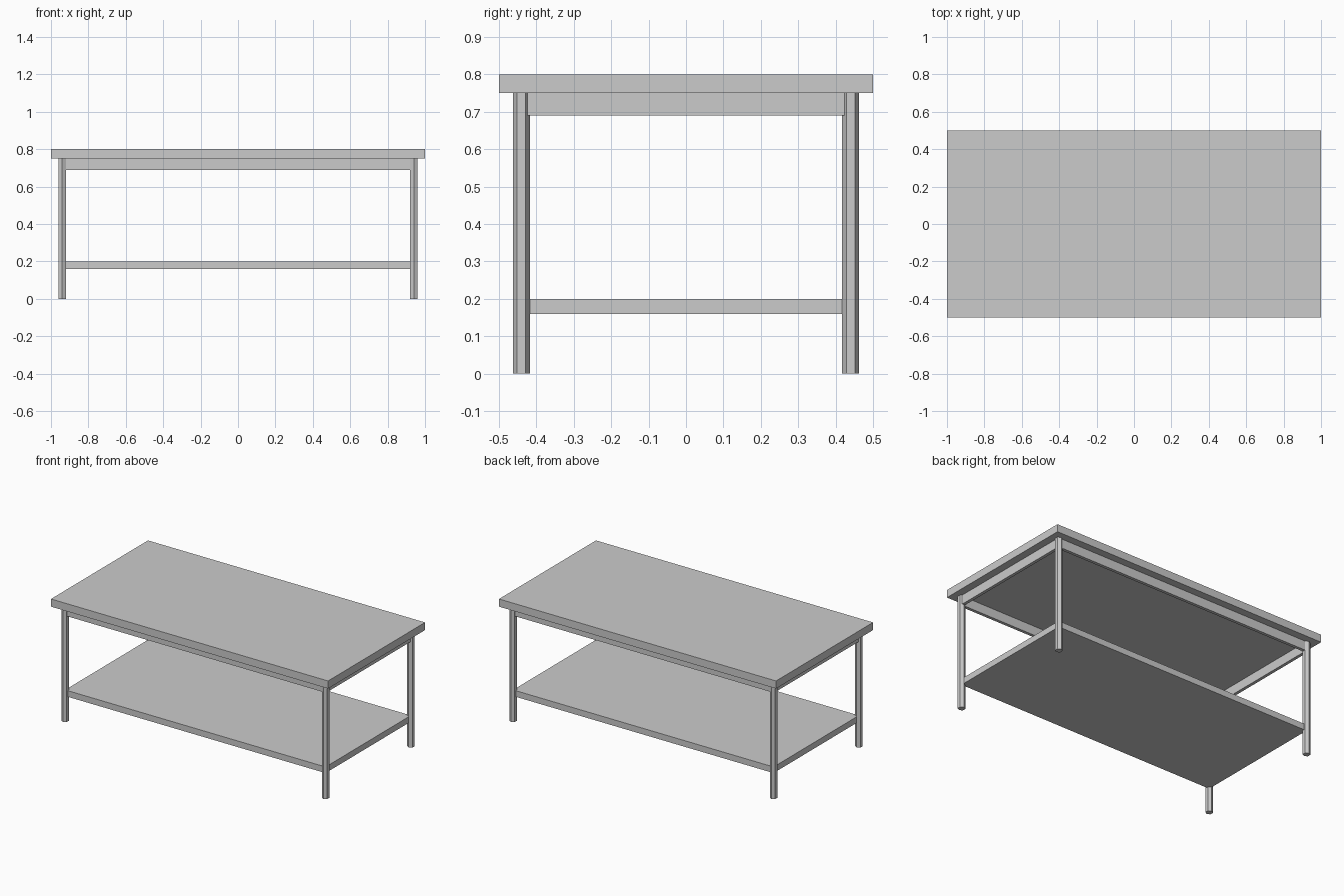
import bpy

if "Cube" in bpy.data.objects:
    bpy.data.objects.remove(bpy.data.objects["Cube"])

LEG_X, LEG_Y = 0.94, 0.44


def box(name, center, size):
    bpy.ops.mesh.primitive_cube_add(size=1, location=center)
    ob = bpy.context.object
    ob.name = name
    ob.scale = size
    bpy.ops.object.transform_apply(location=False, rotation=False, scale=True)
    return ob


# Table top and lower shelf
box("table_top", (0, 0, 0.775), (2, 1, 0.05))
box("lower_shelf", (0, 0, 0.18), (2 * LEG_X, 2 * LEG_Y, 0.04))

# Six-sided legs, and apron rails running between them
for sx, side in ((-1, "left"), (1, "right")):
    for sy, end in ((-1, "front"), (1, "back")):
        bpy.ops.mesh.primitive_cylinder_add(
            vertices=6, radius=0.0225, depth=0.75,
            location=(sx * LEG_X, sy * LEG_Y, 0.375))
        bpy.context.object.name = f"{end}_{side}_leg"
    box(f"{side}_apron", (sx * LEG_X, 0, 0.72), (0.02, 2 * LEG_Y, 0.06))

for sy, end in ((-1, "front"), (1, "back")):
    box(f"{end}_apron", (0, sy * LEG_Y, 0.72), (2 * LEG_X, 0.02, 0.06))
